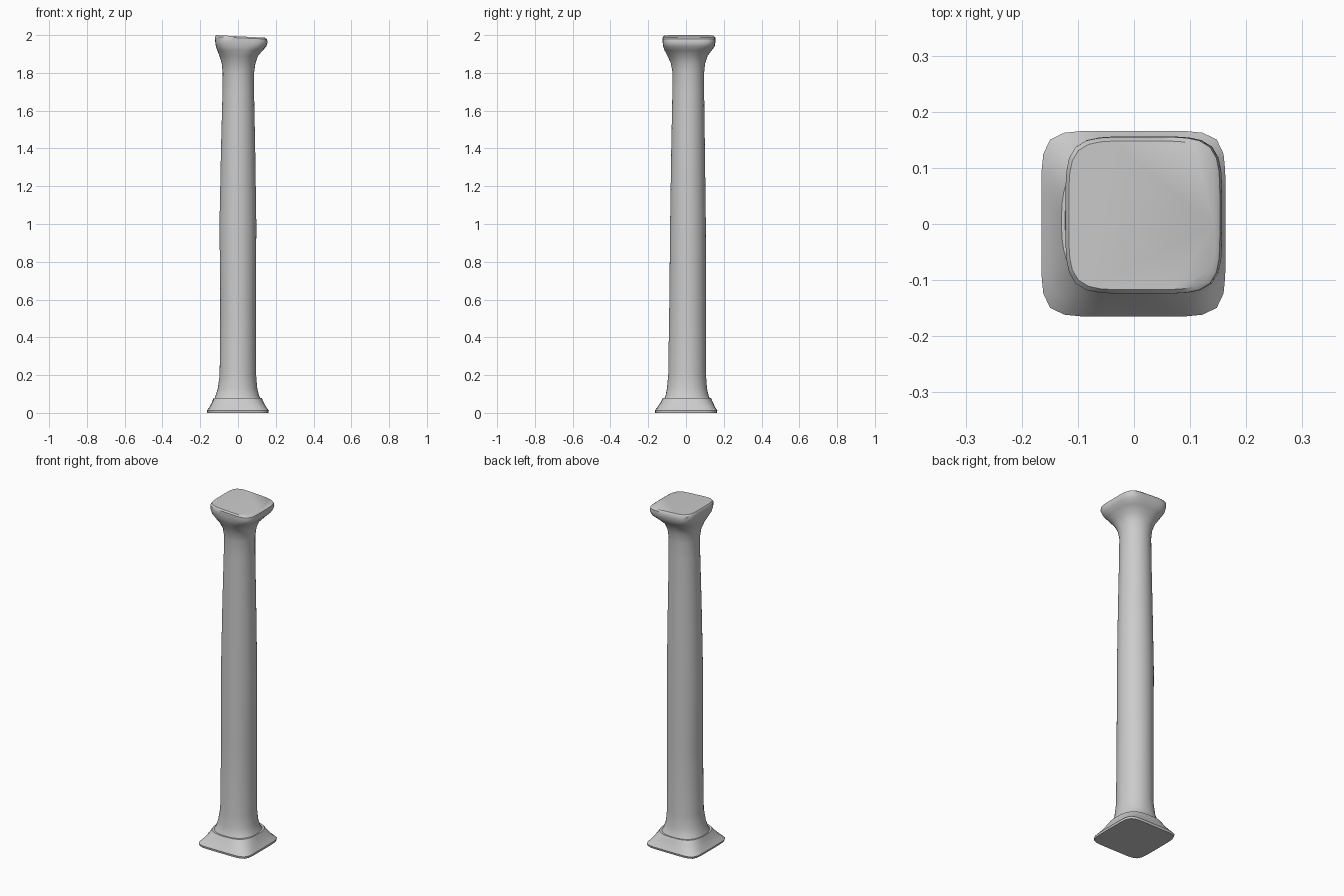
import bpy, bmesh, math

SEG = 48


def ring(bm, z, x0, x1, y0, y1, power, tilt=0.0):
    """Rounded-square cross-section; power 2 is round, higher is squarer."""
    cx, cy, rx, ry = (x0 + x1) / 2, (y0 + y1) / 2, (x1 - x0) / 2, (y1 - y0) / 2
    verts = []
    for i in range(SEG):
        a = 2 * math.pi * i / SEG
        c, s = math.cos(a), math.sin(a)
        k = (abs(c) ** power + abs(s) ** power) ** (-1 / power)
        verts.append(bm.verts.new((cx + rx * c * k, cy + ry * s * k, z - tilt * c * k)))
    return verts


def loft(name, sections, angle=40):
    bm = bmesh.new()
    rings = [ring(bm, *s) for s in sections]
    for a, b in zip(rings, rings[1:]):
        for i in range(SEG):
            j = (i + 1) % SEG
            bm.faces.new((a[i], a[j], b[j], b[i]))
    bm.faces.new(rings[0][::-1])
    bm.faces.new(rings[-1])
    mesh = bpy.data.meshes.new(name)
    bm.to_mesh(mesh)
    bm.free()
    ob = bpy.data.objects.new(name, mesh)
    bpy.context.collection.objects.link(ob)
    bpy.context.view_layer.objects.active = ob
    ob.select_set(True)
    bpy.ops.object.shade_smooth_by_angle(angle=math.radians(angle))
    ob.select_set(False)
    return ob


# Flared square plinth
loft("base", [
    (0.0, -0.162, 0.162, -0.163, 0.163, 7),
    (0.012, -0.165, 0.163, -0.165, 0.166, 7),
    (0.03, -0.152, 0.150, -0.152, 0.154, 5),
    (0.055, -0.138, 0.136, -0.135, 0.143, 3.6),
    (0.08, -0.129, 0.125, -0.122, 0.132, 2.8),
])

# Slightly uneven tapering shaft that swells into the capital
loft("shaft_and_capital", [
    (0.07, -0.127, 0.122, -0.118, 0.130, 2.6),
    (0.09, -0.119, 0.112, -0.108, 0.120, 2.3),
    (0.13, -0.107, 0.102, -0.101, 0.111, 2.1),
    (0.2, -0.097, 0.096, -0.094, 0.106, 2),
    (0.6, -0.094, 0.095, -0.088, 0.106, 2),
    (1.0, -0.098, 0.097, -0.084, 0.105, 2),
    (1.4, -0.090, 0.091, -0.078, 0.100, 2),
    (1.7, -0.082, 0.085, -0.072, 0.096, 2),
    (1.8, -0.081, 0.085, -0.071, 0.096, 2),
    (1.85, -0.086, 0.092, -0.080, 0.101, 2.1),
    (1.89, -0.098, 0.106, -0.098, 0.114, 2.4),
    (1.92, -0.110, 0.132, -0.114, 0.137, 3.2),
    (1.94, -0.117, 0.150, -0.121, 0.152, 4.2),
    (1.965, -0.121, 0.157, -0.124, 0.156, 5, 0.003),
    (1.985, -0.122, 0.153, -0.124, 0.155, 5, 0.006),
    (1.993, -0.116, 0.143, -0.117, 0.148, 5, 0.007),
])
